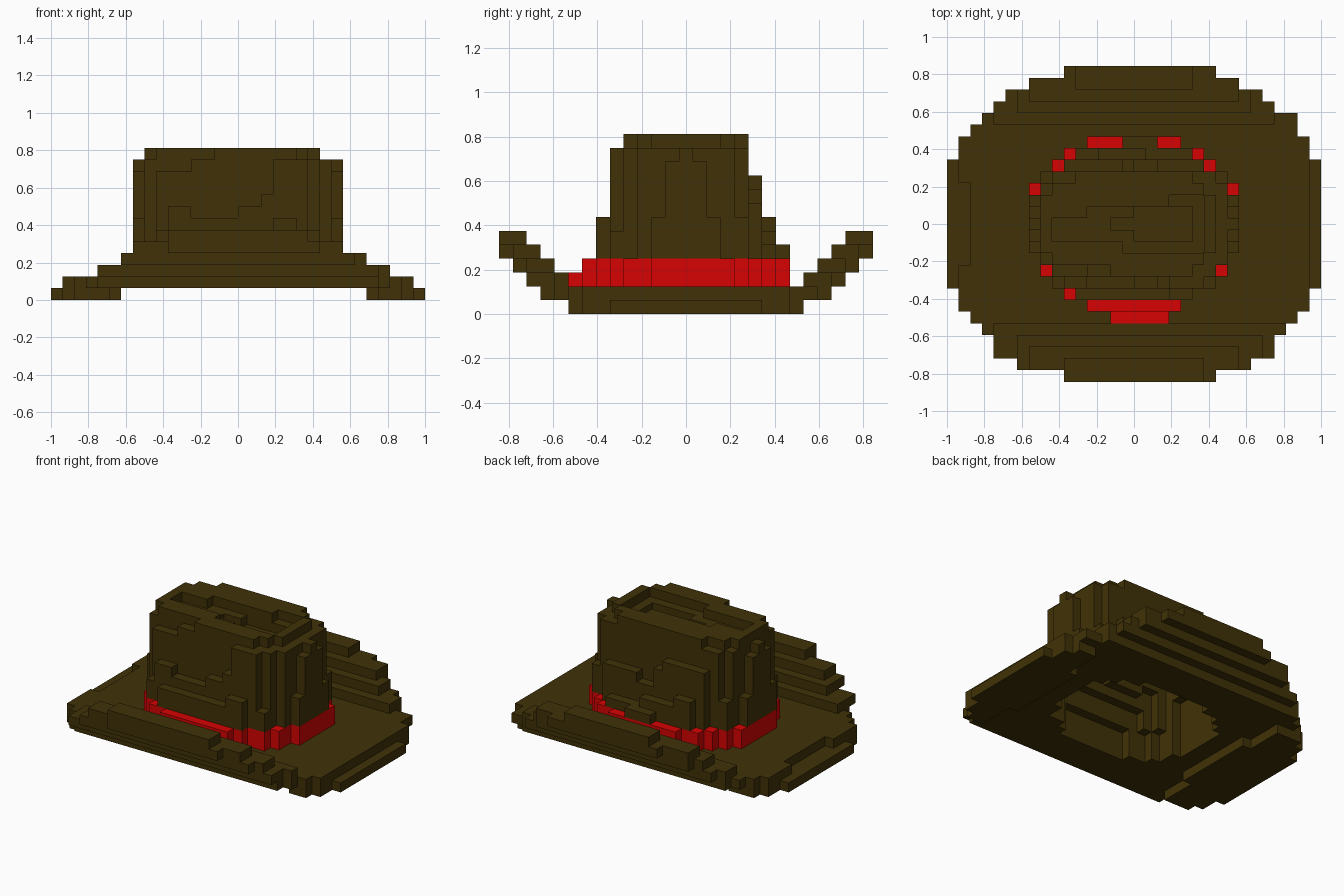
import bpy, bmesh
from mathutils import Vector

if "Cube" in bpy.data.objects:
    bpy.data.objects.remove(bpy.data.objects["Cube"], do_unlink=True)

S = 1 / 16          # block size; x index -16..15, row 0..26 front to back, layer 0..12


def material(name, rgb):
    m = bpy.data.materials.new(name)
    m.use_nodes = True
    col = (*rgb, 1)
    m.diffuse_color = col
    bsdf = m.node_tree.nodes["Principled BSDF"]
    bsdf.inputs["Base Color"].default_value = col
    bsdf.inputs["Roughness"].default_value = 0.9
    return m


brown = material("dark brown felt", (0.051, 0.031, 0.002))
red = material("red ribbon", (0.68, 0.001, 0.001))

SIDES = ((1, 0, 0), (-1, 0, 0), (0, 1, 0), (0, -1, 0), (0, 0, 1), (0, 0, -1))


def block(x0, x1, j0, j1, z0, z1):
    """Cells of a box, upper ends exclusive."""
    return {(x, j, z) for x in range(x0, x1) for j in range(j0, j1) for z in range(z0, z1)}


def layer(rows, z0, z1):
    """Cells of a stack of rows given as {row: (left, right)}."""
    cells = set()
    for j, (a, b) in rows.items():
        cells |= block(a, b, j, j + 1, z0, z1)
    return cells


def step(cell, side):
    return tuple(a + b for a, b in zip(cell, side))


def eroded(cells):
    """Cells whose six neighbours all belong to the set."""
    return {c for c in cells if all(step(c, s) in cells for s in SIDES)}


# Ribbon: one low front row, two layers elsewhere
band_rows = {6: (-4, 4), 7: (-6, 5), 8: (-7, 7), 9: (-8, 8), 10: (-8, 8)}
band_rows.update({j: (-9, 9) for j in range(11, 17)})
band_rows.update({17: (-8, 8), 18: (-7, 7), 19: (-6, 6), 20: (-4, 4)})
band = layer(band_rows, 2, 4) | block(-2, 3, 5, 6, 2, 3)

# Crown body
body_rows = {9: (-7, 7), 10: (-8, 8), 16: (-8, 8), 17: (-8, 8)}
body_rows.update({j: (-8, 8) for j in range(11, 16)})
body = layer(body_rows, 4, 12)
body -= block(-9, -7, 17, 18, 7, 12) | block(7, 9, 17, 18, 7, 12)
body -= block(-7, -4, 9, 10, 11, 12)
cap_rows = {9: (-2, 5), 10: (-7, 6), 16: (-7, 6), 17: (-5, 5)}
cap_rows.update({j: (-8, 7) for j in range(11, 16)})
body |= layer(cap_rows, 12, 13)
# Arched ridges on both ends of the crown
for x in (-9, 8):
    for j0, j1, top in ((11, 16, 7), (12, 15, 11), (13, 14, 12)):
        body |= block(x, x + 1, j0, j1, 4, top)
# Stepped padding on the front and back of the crown
for x0, x1, top in ((-7, -6, 6), (-6, -4, 8), (-4, 0, 7), (0, 2, 8), (2, 3, 9), (3, 6, 12), (6, 7, 6)):
    body |= block(x0, x1, 8, 9, 4, top)
for x0, x1, top in ((-5, 3, 6), (3, 5, 7)):
    body |= block(x0, x1, 7, 8, 4, top)
for x0, x1, top in ((-6, -1, 10), (-1, 0, 9), (0, 2, 7), (2, 6, 8)):
    body |= block(x0, x1, 18, 19, 4, top)
for x0, x1, top in ((-5, -3, 7), (-3, 1, 6), (1, 5, 5)):
    body |= block(x0, x1, 19, 20, 4, top)
body |= block(-1, 2, 20, 21, 4, 5)
# Slanting crease sunk into the top, deeper in the middle
for x0, x1, j0, j1 in ((-7, -4, 12, 14), (-4, -1, 12, 15), (-1, 3, 11, 15), (3, 6, 11, 16)):
    body -= block(x0, x1, j0, j1, 12, 13)
body -= block(-2, 0, 13, 14, 11, 12) | block(0, 5, 12, 15, 11, 12)

# Hollow inside, one block thick walls, open below
cavity = eroded(body | layer(band_rows, 1, 4) | layer(band_rows, 0, 1))
crown = body - cavity
band -= cavity

# Brim: plan outline per row, curled up at front and back, drooping at the sides
left = [6, 10, 12, 12, 13, 14, 15, 15] + [16] * 11 + [15, 15, 14, 13, 12, 11, 9, 6]
right = [7, 10, 12, 12, 13, 14, 15, 15] + [16] * 11 + [15, 15, 14, 14, 12, 11, 9, 7]
# Widest reach of each height, as (reach, top layer)
front_left = ((6, 6), (9, 5), (10, 4), (12, 3), (15, 2), (16, 1))
front_right = ((6, 6), (9, 5), (11, 4), (13, 3), (15, 2), (16, 1))
back_side = ((5, 6), (9, 5), (10, 4), (12, 3), (15, 2), (16, 1))
curl_top = [6, 6, 5, 4, 3]
curl_base = [4, 3, 2, 1, 1]
brim = set()
for j in range(27):
    edge = min(j, 26 - j)
    droop = 10 if 9 <= j <= 17 else 11
    for x in range(-left[j], right[j]):
        out = -x if x < 0 else x + 1
        reach = back_side if j > 13 else front_left if x < 0 else front_right
        limit = next(t for w, t in reach if out <= w)
        if x == -15 and 10 <= j <= 16:
            limit = 1
        top = min(curl_top[edge] if edge < 5 else 2, limit)
        base = curl_base[edge] if edge < 5 else (0 if x < -droop or x > droop else 1)
        brim |= block(x, x + 1, j, j + 1, min(base, top - 1), top)
brim -= cavity

everything = brim | band | crown


def build(name, cells, mat):
    """Mesh of the exposed block sides; sides facing the hollow are brown."""
    bm = bmesh.new()
    for c in cells:
        centre = Vector(c) + Vector((0.5, 0.5 - 13.5, 0.5))
        for s in SIDES:
            beyond = step(c, s)
            if beyond in everything:
                continue
            n = Vector(s)
            u = Vector((n.y, n.z, n.x))
            v = n.cross(u)
            mid = centre + n * 0.5
            face = bm.faces.new([bm.verts.new((mid + u * a + v * b) * S)
                                 for a, b in ((-.5, -.5), (.5, -.5), (.5, .5), (-.5, .5))])
            face.material_index = 1 if beyond in cavity else 0
    bmesh.ops.remove_doubles(bm, verts=bm.verts, dist=S * 0.01)
    mesh = bpy.data.meshes.new(name)
    bm.to_mesh(mesh)
    bm.free()
    mesh.materials.append(mat)
    mesh.materials.append(brown)
    bpy.context.collection.objects.link(bpy.data.objects.new(name, mesh))


build("brim", brim, brown)
build("ribbon", band, red)
build("crown", crown, brown)
